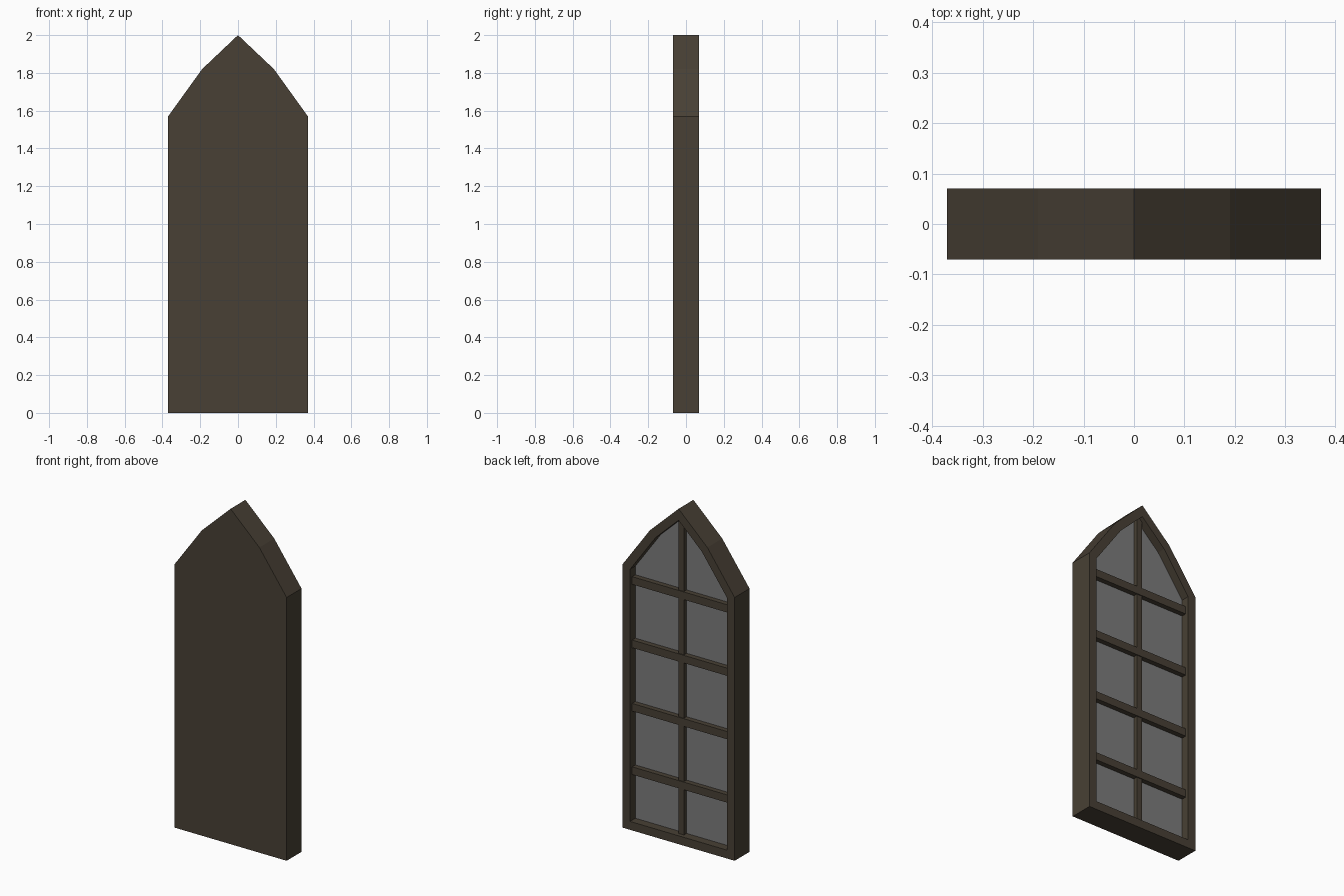
import bpy, bmesh
from mathutils import Vector

if "Cube" in bpy.data.objects:
    bpy.data.objects.remove(bpy.data.objects["Cube"])

HALF_DEPTH = 0.07
BORDER = 0.05
GLASS_Y = 0.02


def material(name, rgb):
    m = bpy.data.materials.new(name)
    m.diffuse_color = (*rgb, 1)
    m.use_nodes = True
    m.node_tree.nodes["Principled BSDF"].inputs["Base Color"].default_value = m.diffuse_color
    return m


wood = material("dark_wood", (0.065, 0.051, 0.035))
grey = material("grey_glass", (0.2, 0.2, 0.2))


def finish(bm, name, mat):
    bmesh.ops.recalc_face_normals(bm, faces=bm.faces)
    mesh = bpy.data.meshes.new(name)
    bm.to_mesh(mesh)
    bm.free()
    mesh.materials.append(mat)
    ob = bpy.data.objects.new(name, mesh)
    bpy.context.collection.objects.link(ob)
    return ob


def prism(outline, y0, y1):
    """Extrude an x-z outline along y; returns the bmesh and its +y face."""
    bm = bmesh.new()
    base = bm.faces.new([bm.verts.new((x, y0, z)) for x, z in outline])
    res = bmesh.ops.extrude_face_region(bm, geom=[base], use_keep_orig=True)
    verts = [g for g in res["geom"] if isinstance(g, bmesh.types.BMVert)]
    bmesh.ops.translate(bm, verts=verts, vec=(0, y1 - y0, 0))
    bmesh.ops.recalc_face_normals(bm, faces=bm.faces)
    bm.normal_update()
    cap = max(bm.faces, key=lambda f: f.calc_center_median().y)
    return bm, cap


def box(name, x0, x1, y0, y1, z0, z1, mat):
    bm, _ = prism([(x0, z0), (x1, z0), (x1, z1), (x0, z1)], y0, y1)
    return finish(bm, name, mat)


# Pointed frame: solid front, recessed opening at the back
outline = [(-0.37, 0), (0.37, 0), (0.37, 1.57), (0.19, 1.82),
           (0, 2), (-0.19, 1.82), (-0.37, 1.57)]
bm, cap = prism(outline, -HALF_DEPTH, HALF_DEPTH)
bmesh.ops.inset_region(bm, faces=[cap], thickness=BORDER, use_even_offset=True)
opening = [(v.co.x, v.co.z) for v in cap.verts]
floor = bmesh.ops.extrude_discrete_faces(bm, faces=[cap])["faces"][0]
bmesh.ops.translate(bm, verts=floor.verts,
                    vec=Vector((0, GLASS_Y - 0.01 - HALF_DEPTH, 0)))
finish(bm, "window_frame", wood)

# Glass pane lying in the recess
bm, _ = prism(opening, GLASS_Y - 0.01, GLASS_Y)
finish(bm, "glass_pane", grey)

# Glazing bars, ends let into the frame
box("upright_bar", -0.018, 0.018, GLASS_Y - 0.005, 0.045, 0.04, 1.935, wood)
for i in range(4):
    z = 0.345 + i * 0.378
    box(f"cross_bar_{i + 1}", -0.33, 0.33, GLASS_Y - 0.005, 0.05,
        z - 0.023, z + 0.023, wood)
